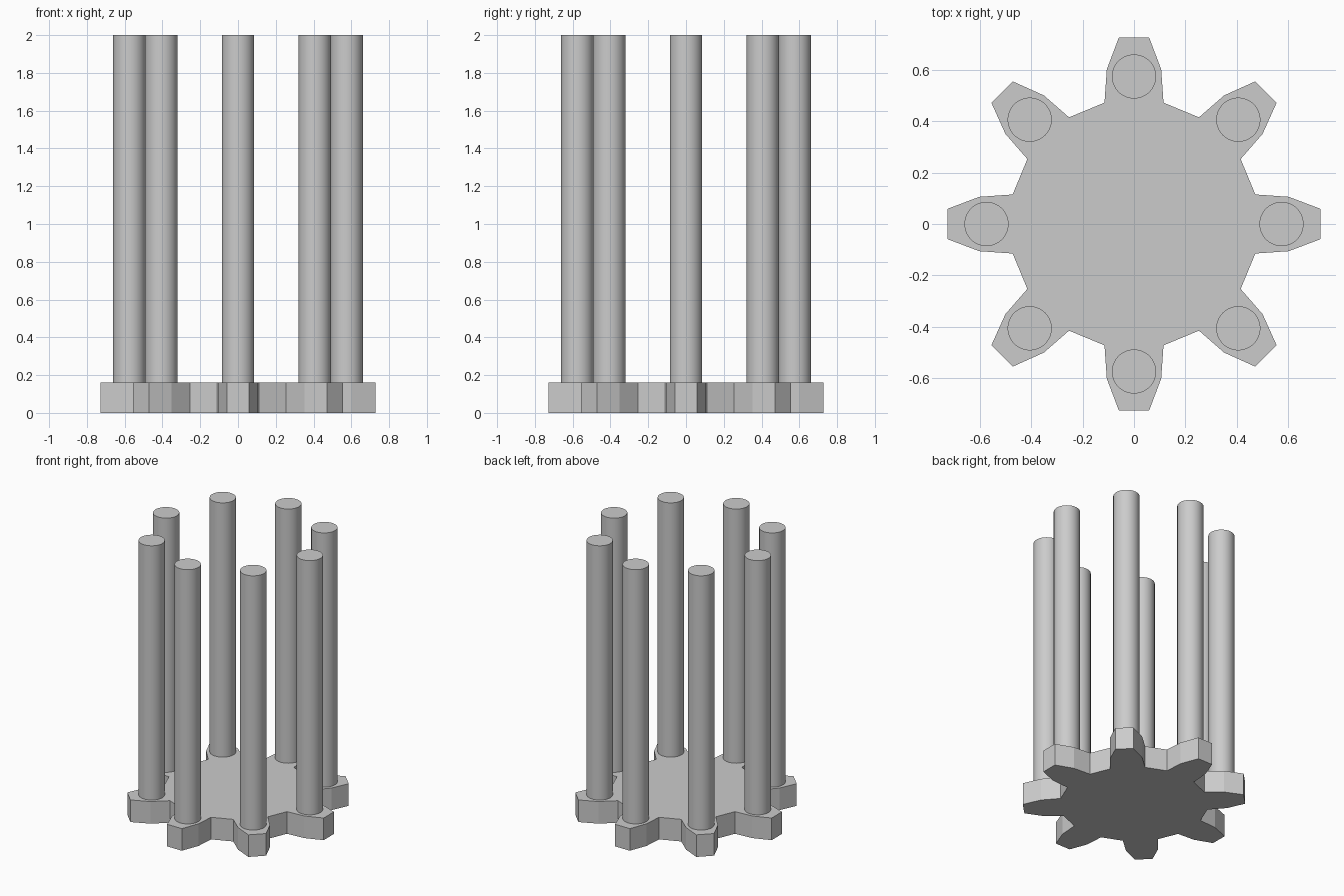
import bpy
import bmesh
from math import cos, sin, tau, radians
from mathutils import Matrix

cube = bpy.data.objects.get("Cube")
if cube:
    bpy.data.objects.remove(cube, do_unlink=True)

TEETH = 8
BASE_HEIGHT = 0.16
TOP = 2.0
ROD_RADIUS = 0.086
ROD_CIRCLE = 0.575

grey = bpy.data.materials.new("light grey")
grey.use_nodes = True
colour = (0.6, 0.6, 0.6, 1)
grey.diffuse_color = colour
grey.node_tree.nodes["Principled BSDF"].inputs["Base Color"].default_value = colour


def finish(bm, name):
    bmesh.ops.recalc_face_normals(bm, faces=bm.faces)
    mesh = bpy.data.meshes.new(name)
    bm.to_mesh(mesh)
    bm.free()
    mesh.materials.append(grey)
    obj = bpy.data.objects.new(name, mesh)
    bpy.context.collection.objects.link(obj)
    return obj


# Gear base: one half-tooth profile, mirrored and repeated around the axis
half_tooth = [(0.473, 0.115), (0.603, 0.106), (0.727, 0.059)]
tooth = [(x, -y) for x, y in half_tooth] + half_tooth[::-1]
bm = bmesh.new()
outline = []
for i in range(TEETH):
    a = i * tau / TEETH
    for x, y in tooth:
        outline.append(bm.verts.new((x * cos(a) - y * sin(a), x * sin(a) + y * cos(a), 0)))
face = bm.faces.new(outline)
top = bmesh.ops.extrude_face_region(bm, geom=[face])
top_verts = [g for g in top["geom"] if isinstance(g, bmesh.types.BMVert)]
bmesh.ops.translate(bm, verts=top_verts, vec=(0, 0, BASE_HEIGHT))
finish(bm, "gear_base")

# Upright rods, one standing on each tooth
for i in range(TEETH):
    a = i * tau / TEETH
    height = TOP - BASE_HEIGHT
    place = Matrix.Translation((ROD_CIRCLE * cos(a), ROD_CIRCLE * sin(a), BASE_HEIGHT + height / 2))
    bm = bmesh.new()
    bmesh.ops.create_cone(bm, cap_ends=True, segments=64, radius1=ROD_RADIUS,
                          radius2=ROD_RADIUS, depth=height, matrix=place)
    rod = finish(bm, f"rod_{i + 1}")
    bpy.ops.object.select_all(action="DESELECT")
    rod.select_set(True)
    bpy.context.view_layer.objects.active = rod
    bpy.ops.object.shade_smooth_by_angle(angle=radians(30))
